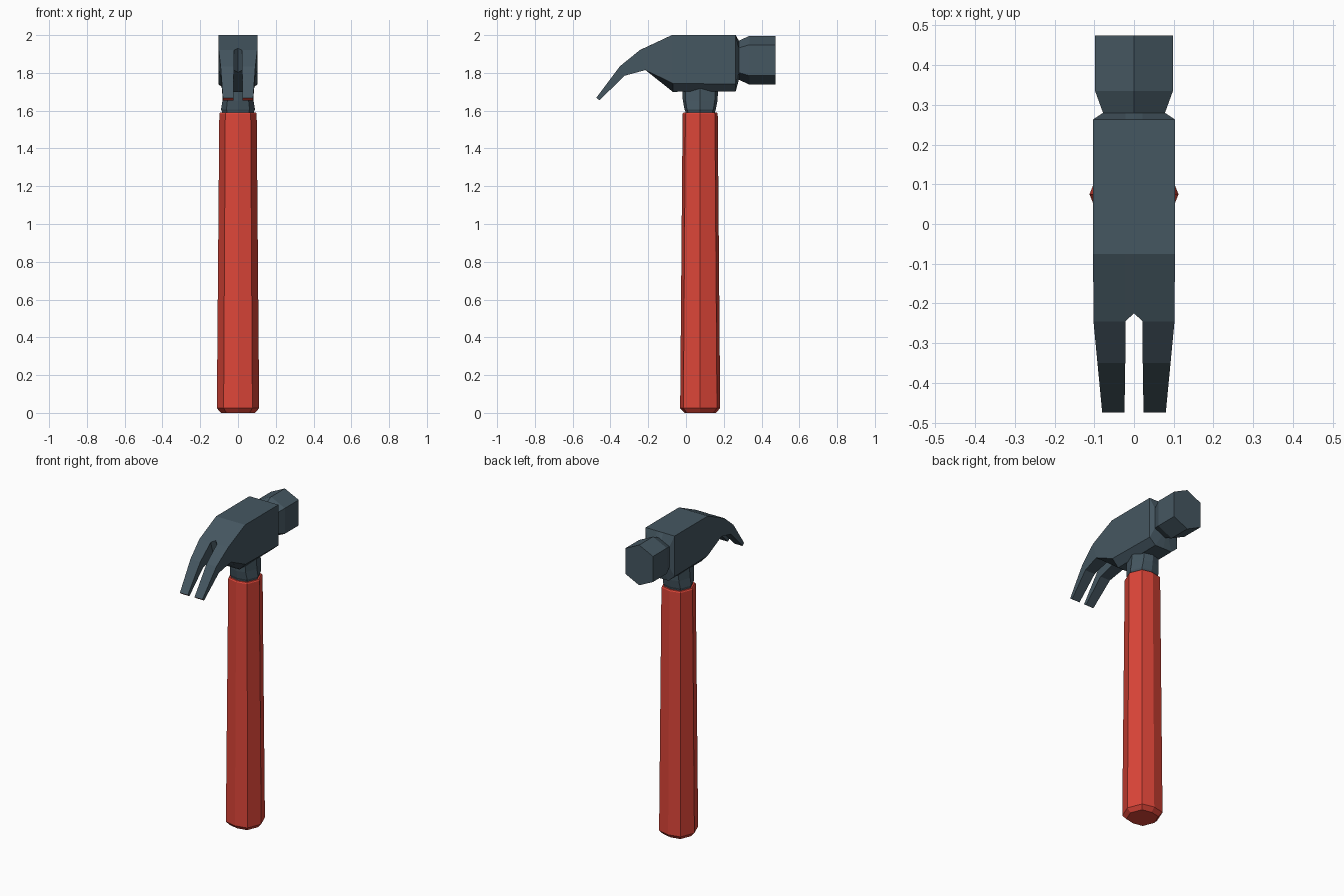
import bpy, bmesh

if "Cube" in bpy.data.objects:
    bpy.data.objects.remove(bpy.data.objects["Cube"])


def material(name, color):
    m = bpy.data.materials.new(name)
    m.diffuse_color = color
    m.use_nodes = True
    m.node_tree.nodes["Principled BSDF"].inputs["Base Color"].default_value = m.diffuse_color
    return m


red = material("red", (0.72, 0.06, 0.04, 1))
steel = material("dark_steel", (0.06, 0.095, 0.12, 1))


def finish(bm, name, mats):
    bmesh.ops.recalc_face_normals(bm, faces=bm.faces)
    me = bpy.data.meshes.new(name)
    bm.to_mesh(me)
    bm.free()
    for m in mats:
        me.materials.append(m)
    ob = bpy.data.objects.new(name, me)
    bpy.context.collection.objects.link(ob)
    return ob


def bridge(bm, a, b, closed):
    n = len(a)
    for i in range(n if closed else n - 1):
        j = (i + 1) % n
        bm.faces.new((a[i], a[j], b[j], b[i]))


def add(bm, pts):
    return [bm.verts.new(p) for p in pts]


# Slightly squared octagon used by the handle and the neck
OCT = [(1, 0), (.68, .84), (0, 1), (-.68, .84), (-1, 0), (-.68, -.84), (0, -1), (.68, -.84)]


def shaft(name, rings, mat):
    bm = bmesh.new()
    loops = [add(bm, [(x * rx, .075 + y * ry, z) for x, y in OCT]) for z, rx, ry in rings]
    for a, b in zip(loops, loops[1:]):
        bridge(bm, a, b, True)
    bm.faces.new(loops[0])
    bm.faces.new(loops[-1])
    return finish(bm, name, [mat])


# Handle and neck: (z, x radius, y radius)
shaft("handle", [(0, .09, .083), (.025, .112, .106), (1.583, .099, .093), (1.59, .094, .088)], red)
shaft("neck", [(1.57, .084, .078), (1.595, .084, .078), (1.607, .09, .083),
               (1.655, .082, .092), (1.74, .075, .096)], steel)

# Head: right half, lofted from the claw fork to the striking face, then mirrored
bm = bmesh.new()


def body_section(y, zt, zm, zb, w, b, y_low):
    return [(0, y, zt), (.022, y, zt), (w, y, zt), (w, y_low, zm), (b, y_low, zb), (0, y_low, zb)]


def striker_section(y, w, h):
    c, k = 1.867, .022 / w
    zs = h * .635
    zi = h + (zs - h) * k
    return [(0, y, c + h), (.022, y, c + zi), (w, y, c + zs),
            (w, y, c - zs), (.022, y, c - zi), (0, y, c - h)]


fork = [(0, -.225, 1.93), (.022, -.245, 1.92), (.102, -.245, 1.92),
        (.102, -.215, 1.815), (.022, -.215, 1.815), (0, -.195, 1.803)]
sections = [
    fork,
    body_section(-.075, 2.0, 1.745, 1.7, .103, .06, -.07),
    body_section(.263, 2.0, 1.74, 1.702, .103, .06, .263),
    striker_section(.28, .078, .103),
    striker_section(.335, .098, .129),
    striker_section(.475, .098, .129),
]
loops = [add(bm, s) for s in sections]
for a, b in zip(loops, loops[1:]):
    bridge(bm, a, b, False)
bm.faces.new(loops[-1])
f = loops[0]
bm.faces.new((f[0], f[1], f[4], f[5]))

# Claw: top point, bottom point, outer x, inner x
ring = f[1:5]
for (yt, zt), (yb, zb), o, i in [((-.35, 1.835), (-.325, 1.785), .092, .022),
                                 ((-.475, 1.668), (-.458, 1.655), .08, .024)]:
    nxt = add(bm, [(i, yt, zt), (o, yt, zt), (o, yb, zb), (i, yb, zb)])
    bridge(bm, ring, nxt, True)
    ring = nxt
bm.faces.new(ring).material_index = 1  # painted claw tip

head = finish(bm, "claw_head", [steel, red])
mirror = head.modifiers.new("mirror", 'MIRROR')
mirror.use_clip = True
